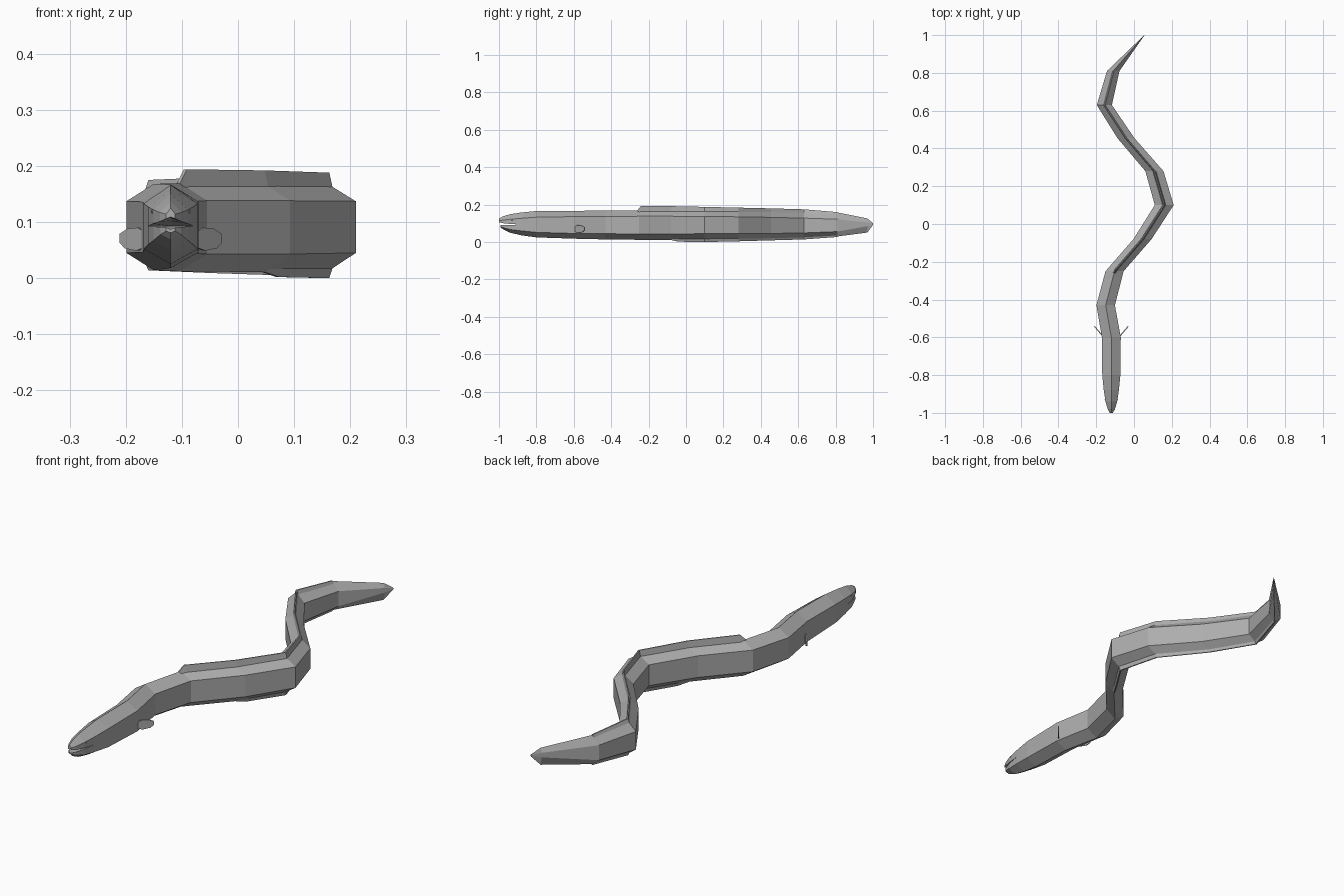
import bpy, bmesh
from mathutils import Vector

grey = bpy.data.materials.new("eel grey")
grey.diffuse_color = (0.42, 0.42, 0.42, 1)
HEAD_X = -0.12


def add_object(name, bm):
    bmesh.ops.recalc_face_normals(bm, faces=bm.faces)
    mesh = bpy.data.meshes.new(name)
    bm.to_mesh(mesh)
    bm.free()
    mesh.materials.append(grey)
    obj = bpy.data.objects.new(name, mesh)
    bpy.context.collection.objects.link(obj)
    return obj


def loft(name, rings):
    """Skin a list of equal-length point rings and cap both ends."""
    bm = bmesh.new()
    vs = [[bm.verts.new(p) for p in ring] for ring in rings]
    n = len(vs[0])
    for a, b in zip(vs, vs[1:]):
        for i in range(n):
            j = (i + 1) % n
            bm.faces.new((a[i], a[j], b[j], b[i]))
    bm.faces.new(vs[0])
    bm.faces.new(vs[-1])
    return add_object(name, bm)


def ring(y, x, w, top, upper, lower, bottom):
    """Six-sided section: ridge, two sides, keel."""
    return [(x, y, top), (x + w, y, upper), (x + w, y, lower),
            (x, y, bottom), (x - w, y, lower), (x - w, y, upper)]


# Winding body: y, x, half width, ridge, upper side, lower side, keel
body = [
    (-0.88, HEAD_X, 0.040, 0.158, 0.127, 0.060, 0.036),
    (-0.80, HEAD_X, 0.048, 0.166, 0.133, 0.052, 0.025),
    (-0.60, HEAD_X, 0.050, 0.167, 0.136, 0.046, 0.018),
    (-0.43, -0.150, 0.049, 0.168, 0.137, 0.045, 0.014),
    (-0.25, -0.103, 0.048, 0.169, 0.138, 0.043, 0.012),
    (-0.08, 0.045, 0.048, 0.169, 0.138, 0.043, 0.011),
    (0.10, 0.160, 0.050, 0.168, 0.137, 0.045, 0.012),
    (0.28, 0.108, 0.048, 0.168, 0.135, 0.045, 0.014),
    (0.455, -0.043, 0.045, 0.167, 0.132, 0.046, 0.016),
    (0.63, -0.157, 0.040, 0.166, 0.128, 0.049, 0.020),
    (0.81, -0.110, 0.033, 0.158, 0.122, 0.056, 0.030),
    (0.97, 0.029, 0.006, 0.126, 0.105, 0.085, 0.051),
    (1.00, 0.055, 0.001, 0.101, 0.099, 0.094, 0.092),
]
loft("body", [ring(*s) for s in body])

# Jaws, parted by the mouth: y, half width, outer ridge, outer side, mouth side, mouth middle
upper_jaw = [
    (-0.88, 0.040, 0.158, 0.127, 0.093, 0.093),
    (-0.94, 0.031, 0.149, 0.122, 0.097, 0.102),
    (-0.98, 0.019, 0.137, 0.117, 0.101, 0.107),
    (-1.00, 0.008, 0.125, 0.114, 0.106, 0.109),
]
lower_jaw = [
    (-0.88, 0.040, 0.036, 0.060, 0.093, 0.093),
    (-0.94, 0.031, 0.050, 0.067, 0.092, 0.086),
    (-0.98, 0.018, 0.069, 0.078, 0.091, 0.086),
    (-0.993, 0.008, 0.081, 0.084, 0.090, 0.087),
]
for name, sections in (("upper_jaw", upper_jaw), ("lower_jaw", lower_jaw)):
    loft(name, [ring(y, HEAD_X, w, ridge, side, lip, mid)
                for y, w, ridge, side, lip, mid in sections])


def blade(name, points, half):
    """Thin fin along the spine; points are y, x, root z, edge z."""
    loft(name, [[(x - half, y, root), (x + half, y, root),
                 (x + half * 0.3, y, edge), (x - half * 0.3, y, edge)]
                for y, x, root, edge in points])


# Back fin and belly fin
blade("back_fin", [
    (-0.26, -0.106, 0.160, 0.170), (-0.24, -0.094, 0.160, 0.194),
    (-0.08, 0.045, 0.160, 0.192), (0.10, 0.160, 0.160, 0.188),
    (0.28, 0.108, 0.160, 0.184), (0.455, -0.043, 0.158, 0.180),
    (0.63, -0.157, 0.156, 0.175), (0.81, -0.110, 0.148, 0.160),
], 0.009)
blade("belly_fin", [
    (-0.08, 0.045, 0.020, 0.011), (-0.04, 0.071, 0.020, 0.002),
    (0.10, 0.160, 0.020, 0.000), (0.28, 0.108, 0.022, 0.004),
    (0.455, -0.043, 0.025, 0.009), (0.63, -0.157, 0.028, 0.014),
    (0.81, -0.110, 0.038, 0.027),
], 0.009)

# Paired side fins: outline as distance outward along the fin, and height
outline = [(0.0, 0.055), (0.35, 0.049), (0.8, 0.053), (1.0, 0.063),
           (1.0, 0.079), (0.7, 0.088), (0.3, 0.090), (0.0, 0.082)]
for side, label in ((-1, "left"), (1, "right")):
    root, tip = Vector((0.044, -0.595)), Vector((0.089, -0.542))
    faces = []
    for off in (-0.002, 0.002):
        pts = []
        for t, z in outline:
            p = root.lerp(tip, t)
            pts.append((HEAD_X + side * (p.x + off), p.y - off, z))
        faces.append(pts)
    loft(label + "_side_fin", faces)

    # Small eyes set into the cheeks
    bm = bmesh.new()
    bmesh.ops.create_icosphere(bm, subdivisions=1, radius=0.004)
    bmesh.ops.translate(bm, verts=bm.verts, vec=(HEAD_X + side * 0.032, -0.93, 0.119))
    add_object(label + "_eye", bm)
